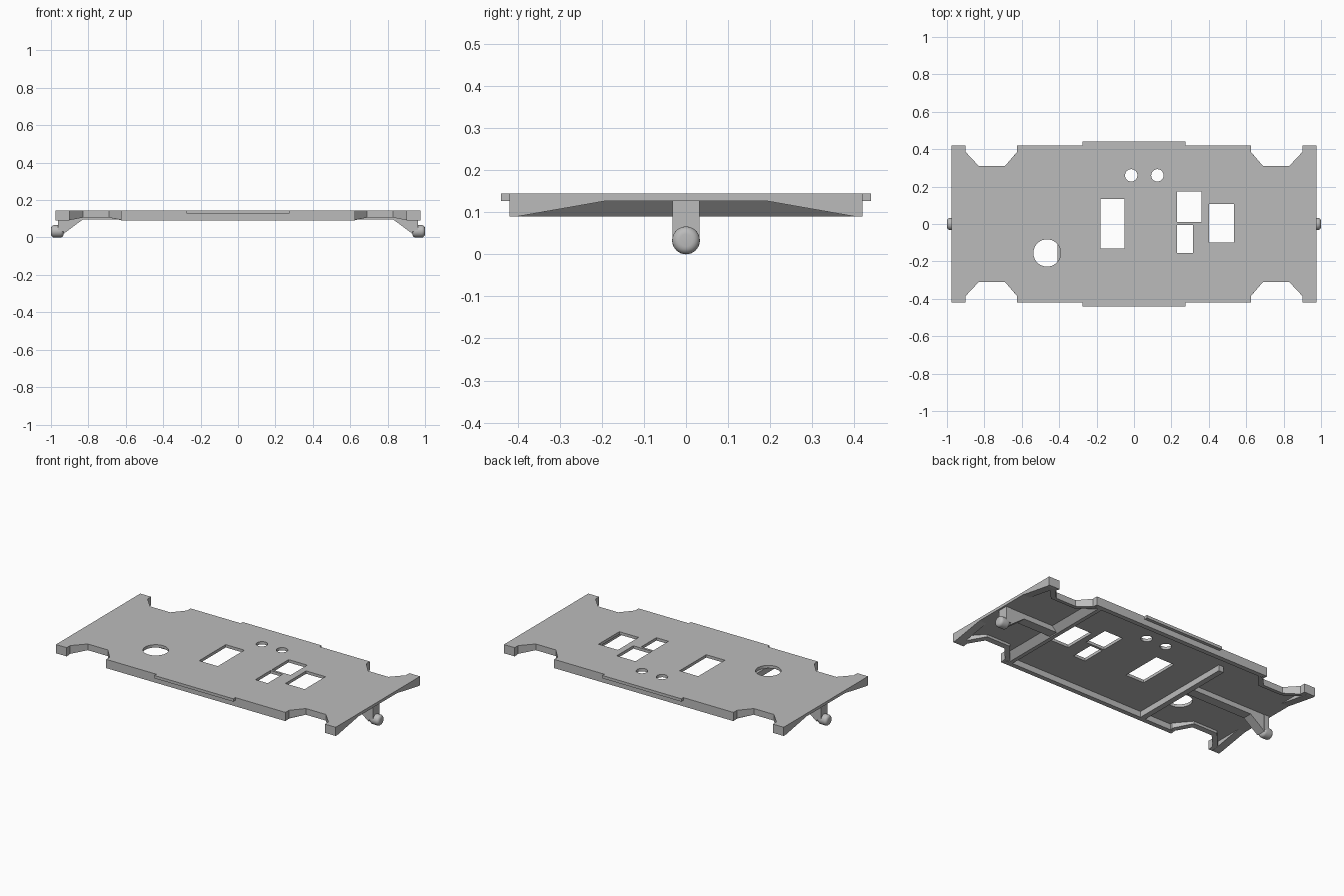
import bpy, bmesh, math
from mathutils import Vector

if "Cube" in bpy.data.objects:
    bpy.data.objects.remove(bpy.data.objects["Cube"], do_unlink=True)

grey = bpy.data.materials.new("light grey plastic")
grey.use_nodes = True
grey.diffuse_color = (0.5, 0.5, 0.5, 1)
grey.node_tree.nodes["Principled BSDF"].inputs["Base Color"].default_value = (0.5, 0.5, 0.5, 1)

TOP, UNDER, LOW = 0.145, 0.127, 0.09
AXES = {"x": lambda a, b, d: (d, a, b), "y": lambda a, b, d: (a, d, b), "z": lambda a, b, d: (a, b, d)}


def prism(name, points, lo, hi, axis="z"):
    """Extrude a flat outline along an axis."""
    place = AXES[axis]
    bm = bmesh.new()
    base = bm.faces.new([bm.verts.new(place(a, b, lo)) for a, b in points])
    new = bmesh.ops.extrude_face_region(bm, geom=[base])["geom"]
    shift = Vector(place(0, 0, hi - lo))
    bmesh.ops.translate(bm, verts=[v for v in new if isinstance(v, bmesh.types.BMVert)], vec=shift)
    bmesh.ops.recalc_face_normals(bm, faces=bm.faces)
    mesh = bpy.data.meshes.new(name)
    bm.to_mesh(mesh)
    bm.free()
    mesh.materials.append(grey)
    obj = bpy.data.objects.new(name, mesh)
    bpy.context.collection.objects.link(obj)
    return obj


def rect(x0, x1, y0, y1):
    return [(x0, y0), (x1, y0), (x1, y1), (x0, y1)]


def circle(x, y, r, n=40):
    return [(x + r * math.cos(math.tau * i / n), y + r * math.sin(math.tau * i / n)) for i in range(n)]


# Main plate with four corner notches and a wider middle
notch = [(0.90, 0.42), (0.90, 0.385), (0.83, 0.31), (0.69, 0.31), (0.625, 0.385), (0.625, 0.42)]
quarter = [(0.975, 0.42)] + notch + [(0.275, 0.42), (0.275, 0.44)]
half = quarter + [(-x, y) for x, y in reversed(quarter)]
plate = prism("base_plate", half + [(x, -y) for x, y in reversed(half)], UNDER, TOP)

# Openings through the plate
openings = [
    circle(-0.465, -0.155, 0.073), circle(-0.015, 0.26, 0.033), circle(0.125, 0.26, 0.033),
    rect(-0.18, -0.05, -0.13, 0.135), rect(0.23, 0.36, 0.01, 0.175),
    rect(0.23, 0.315, -0.155, -0.005), rect(0.40, 0.535, -0.10, 0.107)]
bpy.context.view_layer.objects.active = plate
for outline in openings:
    cutter = prism("opening_cutter", outline, UNDER - 0.05, TOP + 0.05)
    cutter.hide_render = True
    cut = plate.modifiers.new("opening", "BOOLEAN")
    cut.operation, cut.solver, cut.object = "DIFFERENCE", "EXACT", cutter
    bpy.ops.object.modifier_apply(modifier=cut.name)
    bpy.data.objects.remove(cutter, do_unlink=True)

# Side rails, end wedges and sloped notch rims
inner = [(0.595, 0.42), (0.595, 0.375), (0.675, 0.28), (0.845, 0.28), (0.93, 0.375), (0.93, 0.42)]
for sy, side in ((-1, "front"), (1, "back")):
    prism(side + "_rail", rect(-0.61, 0.61, sy * 0.39, sy * 0.42), LOW, UNDER)
    for sx, hand in ((-1, "right"), (1, "left")):
        wedge = [(sy * 0.42, UNDER), (sy * 0.42, LOW), (sy * 0.40, LOW), (sy * 0.19, UNDER)]
        prism(f"{side}_{hand}_end_wedge", wedge, sx * 0.925, sx * 0.975, "x")
        rim = prism(f"{side}_{hand}_notch_rim", [(sx * x, sy * y) for x, y in notch + inner], LOW, UNDER)
        for v in rim.data.vertices:
            if v.co.z < UNDER - 0.01:
                v.co.z = LOW + max(0, 0.40 - abs(v.co.y)) * 0.176

# Cross ribs under the plate, the left one with a slanted outer face
prism("left_cross_rib", [(0.625, UNDER), (0.59, LOW), (0.565, LOW), (0.565, UNDER)], -0.39, 0.39, "y")
prism("right_cross_rib", rect(-0.41, -0.375, -0.39, 0.295), LOW, UNDER)

# Centre ribs, posts, gussets and rounded coupling knobs
for sx, hand, start in ((-1, "right", 0.40), (1, "left", 0.59)):
    prism(hand + "_centre_rib", rect(sx * start, sx * 0.935, -0.03, 0.03), 0.095, UNDER)
    prism(hand + "_coupling_post", rect(sx * 0.93, sx * 0.963, -0.032, 0.032), 0.033, UNDER)
    prism(hand + "_gusset", [(sx * 0.83, 0.096), (sx * 0.932, 0.096), (sx * 0.932, 0.02)], -0.03, 0.03, "y")
    knob = prism(hand + "_coupling_knob", circle(0, 0.033, 0.033, 32), sx * 0.932, sx * 1.0, "x")
    bevel = knob.modifiers.new("rounded_ends", "BEVEL")
    bevel.width, bevel.segments, bevel.limit_method = 0.018, 5, "ANGLE"
    bevel.angle_limit = math.radians(50)
    bpy.ops.object.select_all(action="DESELECT")
    knob.select_set(True)
    bpy.context.view_layer.objects.active = knob
    bpy.ops.object.modifier_apply(modifier=bevel.name)
    bpy.ops.object.shade_smooth_by_angle(angle=math.radians(35))
